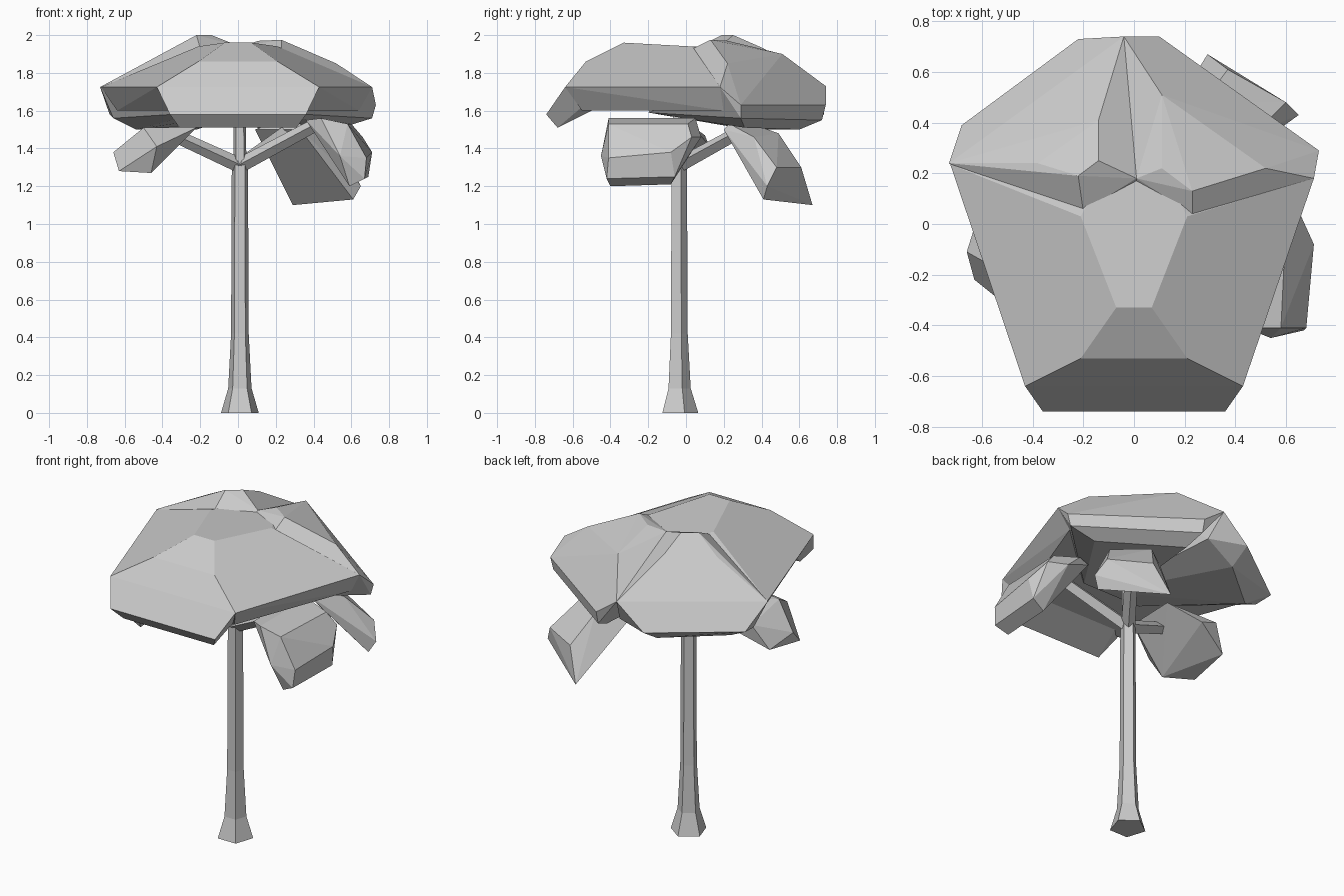
import bpy, bmesh, math
from mathutils import Vector


def finish(name, bm):
    bmesh.ops.recalc_face_normals(bm, faces=bm.faces)
    mesh = bpy.data.meshes.new(name)
    bm.to_mesh(mesh)
    bm.free()
    bpy.context.collection.objects.link(bpy.data.objects.new(name, mesh))


def hull(name, pts):
    """Faceted clump: convex hull of a few corner points."""
    bm = bmesh.new()
    for p in pts:
        bm.verts.new(p)
    bmesh.ops.convex_hull(bm, input=bm.verts)
    junk = [v for v in bm.verts if not v.link_faces]
    bmesh.ops.delete(bm, geom=junk, context='VERTS')
    bmesh.ops.dissolve_limit(bm, angle_limit=math.radians(5),
                             verts=bm.verts, edges=bm.edges)
    finish(name, bm)


def loft(name, rings, sides):
    """Tube through (centre, radius) rings, kept square to its overall direction."""
    bm = bmesh.new()
    axis = (Vector(rings[-1][0]) - Vector(rings[0][0])).normalized()
    u = Vector((0, 1, 0)) if abs(axis.z) > 0.99 else axis.cross((0, 0, 1)).normalized()
    w = axis.cross(u)
    loops = []
    for c, r in rings:
        loops.append([bm.verts.new(Vector(c) + r * (u * math.cos(a) + w * math.sin(a)))
                      for a in (2 * math.pi * i / sides for i in range(sides))])
    for a, b in zip(loops, loops[1:]):
        for i in range(sides):
            j = (i + 1) % sides
            bm.faces.new((a[i], a[j], b[j], b[i]))
    bm.faces.new(loops[0])
    bm.faces.new(loops[-1])
    finish(name, bm)


def both(pts):
    return [(s * x, y, z) for x, y, z in pts for s in (1, -1)]


# Five-sided trunk with flared foot, and thin stem into the canopy
cx, cy = 0.01, -0.04
loft("trunk", [((cx, cy, z), r) for z, r in
               ((0, 0.105), (0.13, 0.065), (0.42, 0.049), (1.33, 0.045))], 5)

# Branches
for name, end in (("left_branch", (-0.36, -0.14, 1.48)),
                  ("right_branch", (0.42, -0.16, 1.53)),
                  ("back_branch", (0.24, 0.27, 1.48))):
    loft(name, [((cx, cy, 1.31), 0.04), (end, 0.035)], 4)
loft("stem", [((cx, cy, 1.3), 0.036), ((cx, cy, 1.6), 0.034)], 5)

# Canopy: front pad
hull("canopy_front", both([
    (0.43, -0.64, 1.725), (0.21, -0.53, 1.86),
    (0.07, -0.33, 1.96), (0.13, -0.22, 1.945), (0.21, 0.03, 1.94),
    (0.12, 0.2, 1.93), (0.64, 0.2, 1.6), (0.36, -0.55, 1.6)])
    + [(0.71, 0.18, 1.725), (-0.725, 0.235, 1.725)])

# Drooping front lip
hull("canopy_lip", both([
    (0.43, -0.64, 1.725), (0.36, -0.74, 1.58), (0.31, -0.68, 1.51),
    (0.28, -0.5, 1.6), (0.36, -0.55, 1.62), (0.21, -0.53, 1.85)]))

# Canopy: two rear pads
hull("canopy_back_left", [
    (-0.73, 0.24, 1.725), (-0.04, 0.74, 1.73), (-0.68, 0.39, 1.58),
    (-0.22, 0.73, 1.58), (-0.38, 0.24, 1.91), (-0.22, 0.19, 2.0),
    (-0.14, 0.25, 2.0), (-0.14, 0.41, 1.93), (-0.2, 0.05, 1.93),
    (0.01, 0.18, 1.94), (-0.66, 0.28, 1.56), (-0.54, 0.33, 1.5),
    (-0.22, 0.6, 1.5), (0, 0.65, 1.58), (-0.2, -0.2, 1.59), (0.05, -0.2, 1.59)])
hull("canopy_back_right", [
    (0.71, 0.18, 1.725), (-0.04, 0.74, 1.73), (0.73, 0.29, 1.63),
    (0.1, 0.74, 1.63), (0.52, 0.22, 1.85), (0.23, 0.13, 1.975),
    (0.11, 0.22, 1.97), (0.11, 0.51, 1.9), (0.23, 0.04, 1.93),
    (0.01, 0.18, 1.94), (0.71, 0.29, 1.56), (0.1, 0.72, 1.55),
    (0.55, 0.31, 1.51), (0.12, 0.6, 1.5), (0.2, -0.2, 1.59), (-0.05, -0.2, 1.59)])

# Lower leaf clumps
hull("right_clump", [
    (0.36, -0.36, 1.55), (0.36, 0.03, 1.55), (0.44, -0.41, 1.56), (0.44, 0.05, 1.56),
    (0.58, -0.41, 1.53), (0.6, 0.01, 1.53), (0.68, -0.41, 1.35), (0.71, -0.08, 1.38),
    (0.66, 0.03, 1.46), (0.67, -0.42, 1.24), (0.69, -0.06, 1.25),
    (0.59, -0.4, 1.2), (0.6, -0.08, 1.21), (0.54, -0.45, 1.36), (0.55, 0.08, 1.46)])
hull("left_clump", [
    (-0.66, -0.11, 1.38), (-0.63, -0.22, 1.28), (-0.61, 0.05, 1.32),
    (-0.43, -0.38, 1.41), (-0.46, -0.3, 1.27), (-0.4, 0.12, 1.42),
    (-0.22, -0.27, 1.51), (-0.22, 0.03, 1.52), (-0.5, -0.2, 1.51), (-0.52, 0.1, 1.47)])
hull("back_clump", [
    (0.29, 0.67, 1.1), (0.61, 0.41, 1.13), (0.65, 0.43, 1.2), (0.37, 0.61, 1.3),
    (0.6, 0.48, 1.3), (0.28, 0.49, 1.48), (0.48, 0.36, 1.46),
    (0.09, 0.34, 1.5), (0.33, 0.2, 1.5), (0.17, 0.35, 1.53), (0.33, 0.23, 1.53)])
